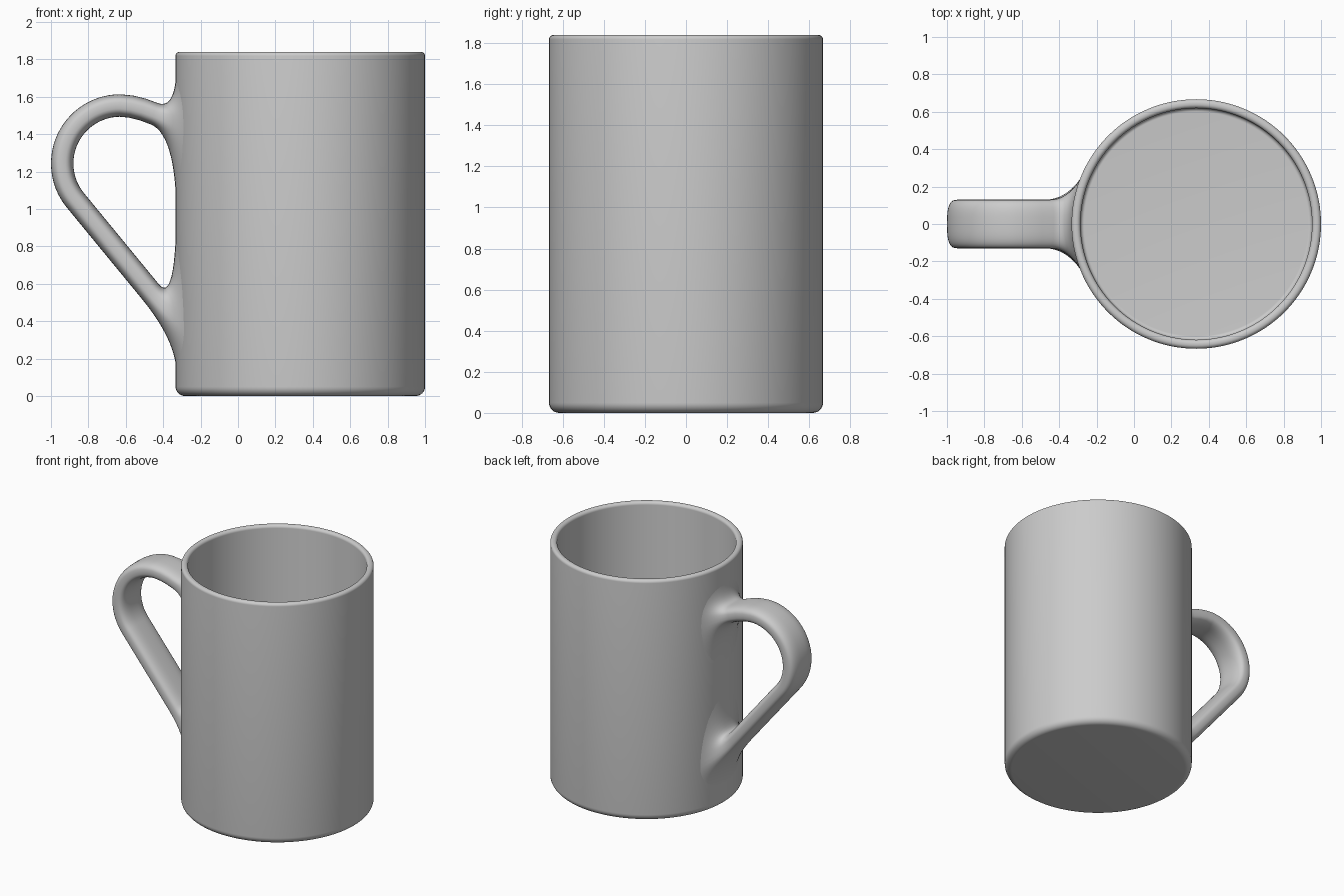
import bpy, bmesh
from math import sin, cos, pi, sqrt, radians
from mathutils import Vector

if "Cube" in bpy.data.objects:
    bpy.data.objects.remove(bpy.data.objects["Cube"])

CX, R, H = 0.333, 0.667, 1.84      # body axis, radius, height
HALF_W, HALF_T = 0.13, 0.06        # handle half width and half thickness


def loft(name, rings, caps=False):
    """Skin a list of closed rings into a smooth object."""
    bm = bmesh.new()
    vs = [[bm.verts.new(p) for p in ring] for ring in rings]
    n = len(rings[0])
    for a, b in zip(vs, vs[1:]):
        for i in range(n):
            j = (i + 1) % n
            bm.faces.new((a[i], a[j], b[j], b[i]))
    if caps:
        bm.faces.new(vs[0])
        bm.faces.new(vs[-1])
    bmesh.ops.recalc_face_normals(bm, faces=bm.faces)
    mesh = bpy.data.meshes.new(name)
    bm.to_mesh(mesh)
    bm.free()
    ob = bpy.data.objects.new(name, mesh)
    bpy.context.collection.objects.link(ob)
    bpy.ops.object.select_all(action='DESELECT')
    ob.select_set(True)
    bpy.context.view_layer.objects.active = ob
    bpy.ops.object.shade_smooth_by_angle(angle=radians(40))
    return ob


def arc(cx, cz, r, a0, a1, n=8):
    return [(cx + r * cos(radians(a0 + (a1 - a0) * i / n)),
             cz + r * sin(radians(a0 + (a1 - a0) * i / n))) for i in range(n + 1)]


# Body: hollow lathe with rounded foot, rim and inner floor
profile = (arc(R - 0.05, 0.05, 0.05, -90, 0)
           + arc(R - 0.022, H - 0.022, 0.022, 0, 90)
           + arc(R - 0.026, H - 0.022, 0.022, 90, 180)
           + arc(R - 0.068, 0.08, 0.02, 0, -90))
SEG = 128
loft("mug_body", [[(CX + r * cos(2 * pi * k / SEG), r * sin(2 * pi * k / SEG), z)
                   for k in range(SEG)] for r, z in profile], caps=True)

# Handle centre line: upper neck, round bend, straight lower run
path = [(-0.45, 1.51), (-0.51, 1.532), (-0.57, 1.547)]
path += arc(-0.63, 1.243, 0.31, 90, 219.7, 28)
x0, z0 = path[-1]
path += [(x0 + (-0.47 - x0) * i / 8, z0 + (0.56 - z0) * i / 8) for i in range(1, 9)]
path = [Vector((x, 0, z)) for x, z in path]

N = 40
angles = [2 * pi * k / N for k in range(N)]


def spow(v, e):
    return abs(v) ** e * (1 if v >= 0 else -1)


def section(p, tangent):
    """Rounded cross-section perpendicular to the path."""
    normal = Vector((-tangent.z, 0, tangent.x))
    return [p + normal * HALF_T * spow(sin(a), 0.67)
            + Vector((0, HALF_W * spow(cos(a), 0.67), 0)) for a in angles]


def on_body(y, z, inset=0.0):
    return Vector((CX - sqrt((R - inset) ** 2 - y * y), y, z))


def flare(ring, d, outward, up, down, side=0.22, steps=14):
    """Fillet that leaves the handle end along d and settles on the body wall."""
    curves = []
    for p, a in zip(ring, angles):
        wall = on_body(p.y, 0).x
        p1 = on_body(p.y, p.z + d.z / d.x * (wall - p.x))
        s = sin(a) * outward
        p2 = on_body(p.y + side * cos(a), p1.z + s * (up if s > 0 else down), 0.004)
        curves.append((p, p1, p2))
    return [[p * (1 - t) ** 2 + p1 * 2 * t * (1 - t) + p2 * t * t for p, p1, p2 in curves]
            for t in (i / steps for i in range(1, steps + 1))]


tangents = [(path[min(i + 1, len(path) - 1)] - path[max(i - 1, 0)]).normalized()
            for i in range(len(path))]
rings = [section(p, t) for p, t in zip(path, tangents)]
# the section normal points down at the upper end and up at the lower end
top = flare(rings[0], -tangents[0], -1, 0.22, 0.42)
bottom = flare(rings[-1], tangents[-1], 1, 0.5, 0.17)
loft("mug_handle", top[::-1] + rings + bottom)
